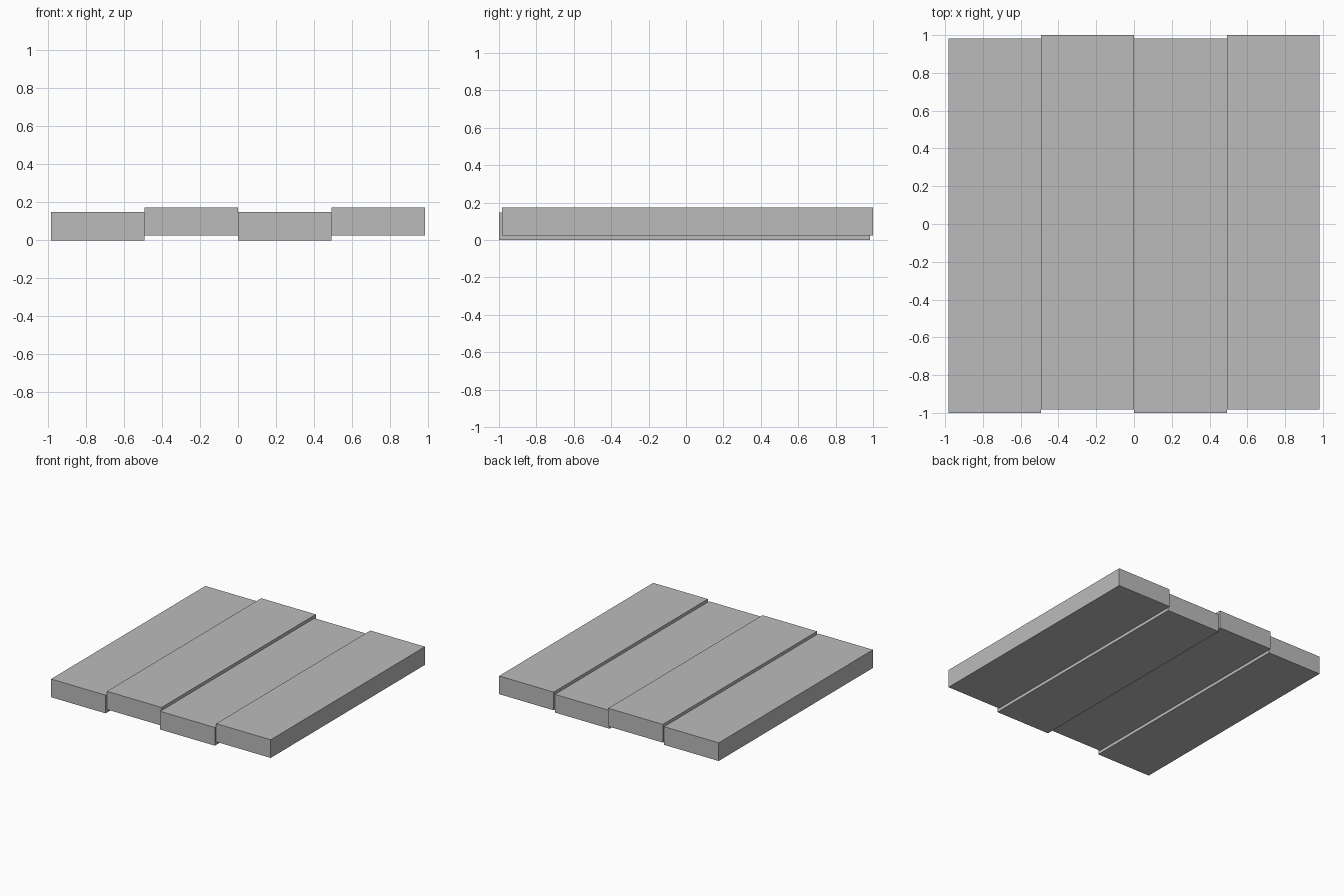
import bpy

cube = bpy.data.objects.get("Cube")
if cube:
    bpy.data.objects.remove(cube)

# Plain grey board material
grey = bpy.data.materials.new("plain_grey")
grey.use_nodes = True
colour = (0.5, 0.5, 0.5, 1)
grey.diffuse_color = colour
grey.node_tree.nodes["Principled BSDF"].inputs["Base Color"].default_value = colour

WIDTH, LENGTH, THICK = 0.4915, 1.983, 0.148
RISE, SHIFT = 0.025, 0.0085


def board(index):
    """One flat plank; every second one sits higher and further back."""
    raised = index % 2
    x = (index - 1.5) * WIDTH
    y = SHIFT if raised else -SHIFT
    z = THICK / 2 + RISE * raised
    bpy.ops.mesh.primitive_cube_add(size=1, location=(x, y, z))
    plank = bpy.context.object
    plank.name = f"floor_board_{index + 1}"
    plank.scale = (WIDTH, LENGTH, THICK)
    bpy.ops.object.transform_apply(location=False, rotation=False, scale=True)
    plank.data.materials.append(grey)


# Row of four staggered boards
for i in range(4):
    board(i)
